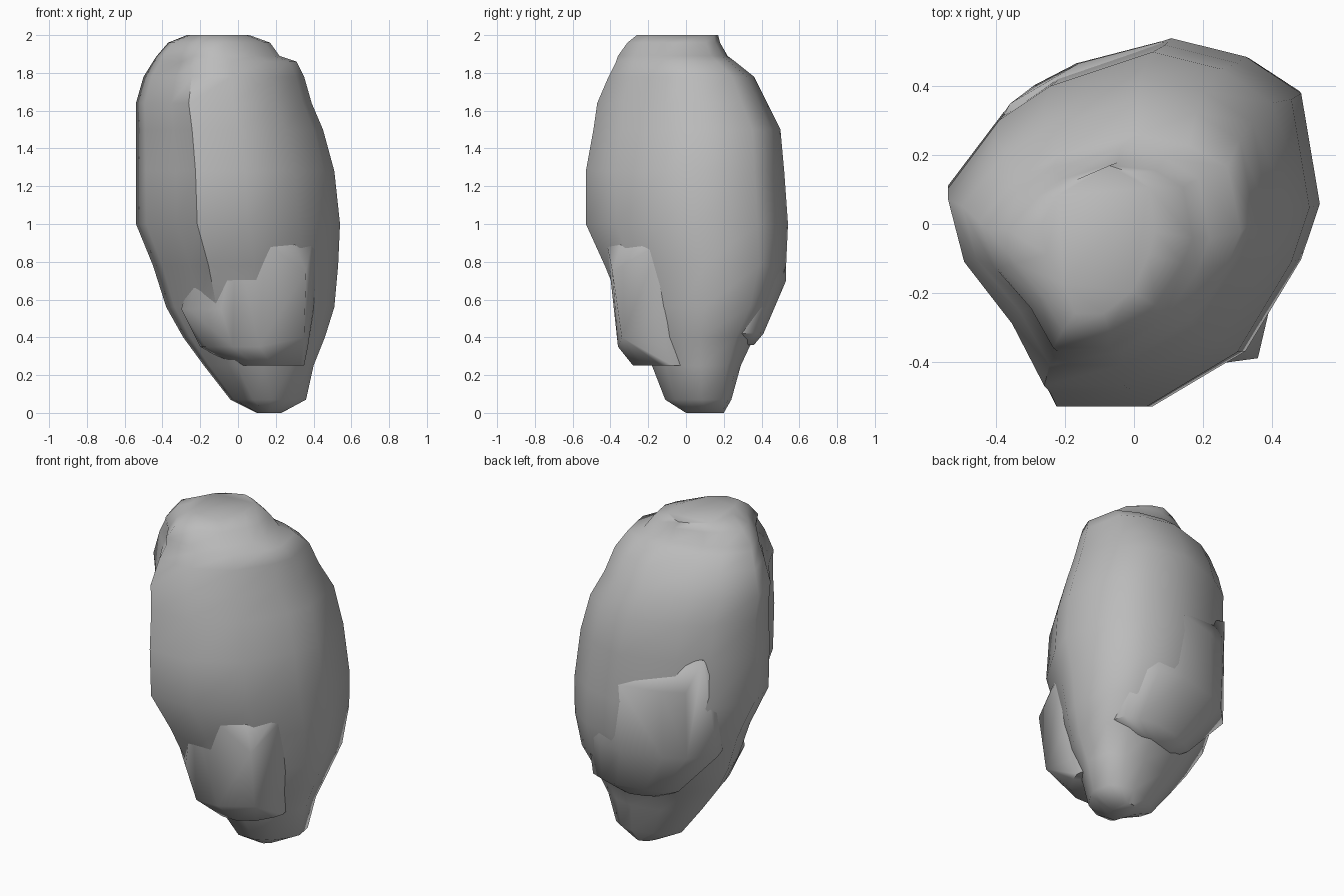
import bpy
import bmesh
from math import radians

# Remove the default cube
default_cube = bpy.data.objects.get("Cube")
if default_cube:
    bpy.data.objects.remove(default_cube, do_unlink=True)

# Single stone colour
stone = bpy.data.materials.new("stone_grey")
stone.use_nodes = True
stone_colour = (0.5, 0.5, 0.5, 1)
stone.diffuse_color = stone_colour
for node in stone.node_tree.nodes:
    if node.type == "BSDF_PRINCIPLED":
        node.inputs["Base Color"].default_value = stone_colour

# Irregular plan shape shared by every ring, running from the left side to the back
PLAN = [(1, .1), (.9, .7), (.6, .9), (.2, 1), (-.4, .8), (-.7, .6), (-1, .2),
        (-.9, -.2), (-.6, -.6), (-.4, -1), (.1, -1), (.6, -.7), (.9, -.2)]


def ring(height, right, left, front, back):
    """Plan shape fitted to the given extents at one height."""
    centre_x, half_x = (left + right) / 2, (left - right) / 2
    centre_y, half_y = (back + front) / 2, (back - front) / 2
    return [(centre_x + half_x * x, centre_y + half_y * y, height)
            for x, y in PLAN]


def finish(name, lump):
    """Turn a bmesh into a softly shaded stone object."""
    bmesh.ops.recalc_face_normals(lump, faces=lump.faces)
    mesh = bpy.data.meshes.new(name)
    lump.to_mesh(mesh)
    lump.free()
    mesh.materials.append(stone)
    rock = bpy.data.objects.new(name, mesh)
    bpy.context.collection.objects.link(rock)
    bpy.ops.object.select_all(action="DESELECT")
    rock.select_set(True)
    bpy.context.view_layer.objects.active = rock
    bpy.ops.object.shade_smooth_by_angle(angle=radians(55))


def add_loft(name, rings):
    """Skin a stack of rings, closed at both ends."""
    lump = bmesh.new()
    levels = [[lump.verts.new(point) for point in points] for points in rings]
    for low, high in zip(levels, levels[1:]):
        for side in range(len(PLAN)):
            lump.faces.new((low[side - 1], low[side], high[side], high[side - 1]))
    lump.faces.new(levels[0])
    lump.faces.new(levels[-1])
    finish(name, lump)


def add_boulder(name, rings, spurs=()):
    """Wrap rings and a few jutting corners in one convex lump."""
    lump = bmesh.new()
    for corner in sum(rings, list(spurs)):
        lump.verts.new(corner)
    bmesh.ops.convex_hull(lump, input=lump.verts)
    buried = [vert for vert in lump.verts if not vert.link_faces]
    bmesh.ops.delete(lump, geom=buried, context="VERTS")
    finish(name, lump)


# Main body from the narrow foot up to the flattened crown
add_loft("main_body", [
    ring(height=0, right=.1, left=.23, front=0, back=.2),
    ring(height=.07, right=-.04, left=.36, front=-.11, back=.24),
    ring(height=.25, right=-.18, left=.4, front=-.18, back=.29),
    ring(height=.4, right=-.29, left=.46, front=-.27, back=.36),
    ring(height=.56, right=-.38, left=.51, front=-.34, back=.46),
    ring(height=.78, right=-.45, left=.53, front=-.43, back=.53),
    ring(height=1, right=-.54, left=.54, front=-.53, back=.54),
    ring(height=1.28, right=-.54, left=.51, front=-.53, back=.52),
    ring(height=1.5, right=-.54, left=.45, front=-.49, back=.5),
    ring(height=1.64, right=-.54, left=.39, front=-.47, back=.43),
    ring(height=1.78, right=-.5, left=.35, front=-.41, back=.36),
    ring(height=1.86, right=-.45, left=.31, front=-.37, back=.26),
    ring(height=1.89, right=-.43, left=.22, front=-.36, back=.22),
    ring(height=1.96, right=-.37, left=.17, front=-.31, back=.18),
    ring(height=2, right=-.27, left=.06, front=-.26, back=.17),
])

# Jutting wedge low on the front, undercut above the foot
add_boulder("front_wedge", [
    ring(height=.9, right=-.2, left=.42, front=-.42, back=.1),
    ring(height=.55, right=-.3, left=.4, front=-.38, back=.1),
    ring(height=.35, right=-.2, left=.37, front=-.36, back=.1),
    ring(height=.25, right=-.02, left=.35, front=-.28, back=.1),
], spurs=[(.36, -.39, .75), (.35, -.34, .4)])

# Shallow slab overhanging the foot at the back
add_boulder("back_slab", [
    ring(height=1.1, right=-.4, left=.4, front=-.1, back=.53),
    ring(height=.7, right=-.41, left=.4, front=-.1, back=.53),
    ring(height=.42, right=-.15, left=.4, front=.1, back=.41),
    ring(height=.36, right=-.05, left=.25, front=.1, back=.36),
], spurs=[(-.36, .35, 1.3)])
